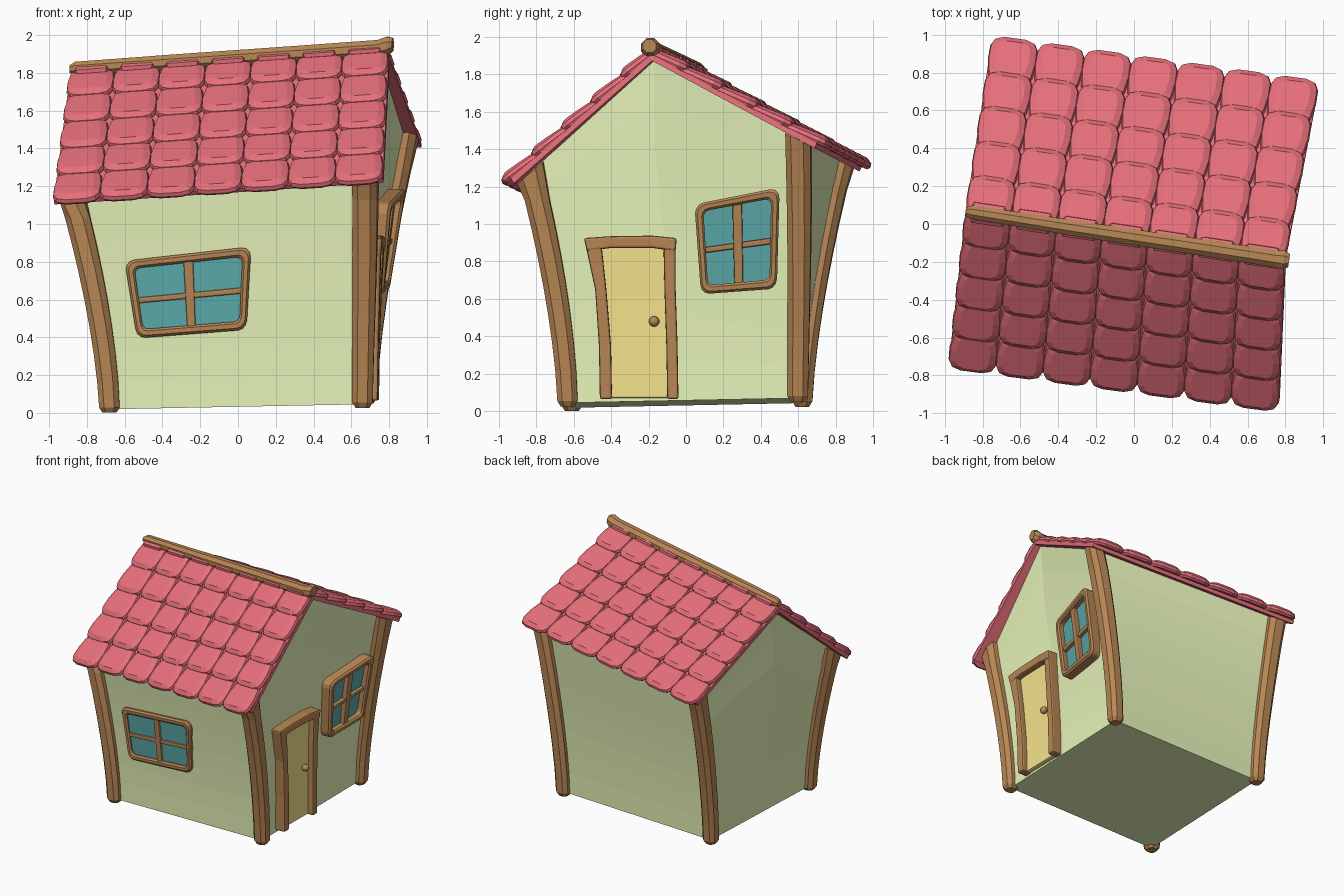
import bpy, bmesh, math
from mathutils import Vector

if "Cube" in bpy.data.objects:
    bpy.data.objects.remove(bpy.data.objects["Cube"])

def material(name, *rgb):
    m = bpy.data.materials.new(name)
    m.diffuse_color = (*rgb, 1)
    m.use_nodes = True
    m.node_tree.nodes["Principled BSDF"].inputs["Base Color"].default_value = m.diffuse_color
    return m

WALL = material("plaster", .82, .93, .50)
WOOD = material("wood", .48, .24, .09)
TILE = material("tile", .79, .16, .195)
GLASS = material("glass", .11, .41, .41)
DOOR = material("door_paint", .93, .78, .27)

def build(name, verts, faces, mat, bevel=0):
    bm = bmesh.new()
    vs = [bm.verts.new(v) for v in verts]
    for f in faces:
        bm.faces.new([vs[i] for i in f])
    bmesh.ops.recalc_face_normals(bm, faces=bm.faces)
    me = bpy.data.meshes.new(name)
    bm.to_mesh(me)
    bm.free()
    me.materials.append(mat)
    ob = bpy.data.objects.new(name, me)
    bpy.context.collection.objects.link(ob)
    if bevel:
        mod = ob.modifiers.new("Bevel", "BEVEL")
        mod.width, mod.segments, mod.limit_method = bevel, 2, 'ANGLE'
    return ob

def skin(rings, closed=False):
    """Verts and faces joining equal rings; end caps unless closed."""
    n, m = len(rings[0]), len(rings)
    verts = [v for r in rings for v in r]
    faces = [(i*n+j, i*n+(j+1) % n, (i+1) % m*n+(j+1) % n, (i+1) % m*n+j)
             for i in range(m if closed else m-1) for j in range(n)]
    if not closed:
        faces += [tuple(range(n)), tuple(range((m-1)*n, m*n))]
    return verts, faces

# Crooked-house warp: widen, twist, bend the gables left and tilt with height
HX, HY = .67, .615
def rise(w):
    return min(max(w, 0)/1.29, 1)
def twist(w):
    return math.radians(-1 - 7.5*rise(w)**1.5)
def warp(u, v, w):
    t = rise(w)
    bend = .045 * (t - 1.4*max(0, w - 1.29))
    u -= bend * max(0, 1 - abs(v + .05)/.56)
    s, c, d = 1 + .18*t**1.5, math.cos(twist(w)), math.sin(twist(w))
    x, y = s*(u*c - v*d), s*(u*d + v*c) - .006*(1 - t)
    return Vector((x, y, w + .045 + (.02+.05*w)*x + (.02+.07*w)*y))

# Walls with gables
plan = [(-HX, -HY, 1.29), (HX, -HY, 1.29), (HX, -.05, 1.78),
        (HX, HY, 1.27), (-HX, HY, 1.27), (-HX, -.05, 1.78)]
rows = 8
verts, faces = skin([[warp(u, v, h*k/rows) for u, v, h in plan] for k in range(rows+1)])
faces.pop()
t = rows*6
faces += [(t, t+1, t+2, t+5), (t+5, t+2, t+3, t+4)]
build("walls", verts, faces, WALL)

# Corner posts
OCT = [(1, .5), (.5, 1), (-.5, 1), (-1, .5), (-1, -.5), (-.5, -1), (.5, -1), (1, -.5)]
for sx, nx in ((-1, "left"), (1, "right")):
    for sy, ny in ((-1, "front"), (1, "back")):
        rings = []
        levels = [-.02, .01] + [.01 + 1.255*k/8 for k in range(1, 9)]
        for i, w in enumerate(levels):
            p = warp(sx*HX, sy*HY, w)
            r = .036 if i == 0 else .054 + .011*w
            c, d = math.cos(twist(w)), math.sin(twist(w))
            ring = []
            for a, b in OCT:
                dx, dy = r*(a*c - b*d), r*(a*d + b*c)
                dz = dy*(.85 if sy < 0 else -.5) if i == len(levels)-1 else 0
                ring.append(p + Vector((dx, dy, dz)))
            rings.append(ring)
        build(f"{ny}_{nx}_post", *skin(rings), WOOD)

# Roof slopes as bilinear patches
RIDGE = Vector((-.89, .07, 1.785)), Vector((.80, -.185, 1.905))
EAVES = {"front": (Vector((-.98, -.745, 1.09)), Vector((.765, -.975, 1.205))),
         "back": (Vector((-.75, .985, 1.28)), Vector((.98, .745, 1.405)))}
def roof(side, a, b, h):
    (r0, r1), (e0, e1) = RIDGE, EAVES[side]
    p = r0.lerp(r1, a).lerp(e0.lerp(e1, a), b)
    n = (r1 - r0).cross(e0.lerp(e1, a) - r0.lerp(r1, a)).normalized()
    return p + n * (h if n.z > 0 else -h)

SCALE = [(-.34, 0), (.34, 0), (.47, .2), (.52, .5), (.51, .8), (.43, .94), (.24, 1.0),
         (-.24, 1.0), (-.43, .94), (-.51, .8), (-.52, .5), (-.47, .2)]
for side in EAVES:
    rings = [[roof(side, k/7, b, h) for b, h in
              ((0, -.028), (.95, -.028), (.95, .0), (0, .0))] for k in range(8)]
    build(f"{side}_roof_board", *skin(rings), TILE)
    verts, faces = [], []
    for r in range(5):
        for c in range(7):
            rings = []
            for k, h in ((.92, -.02), (1, -.003), (.95, .017), (.7, .034)):
                rings.append([roof(side, (c + .5 + s*k)/7,
                                   (r - .3 + 1.3*(.55 + (l-.55)*k))/5, h + .022*l)
                              for s, l in SCALE])
            v, f = skin(rings)
            faces += [tuple(i + len(verts) for i in q) for q in f]
            verts += v
    build(f"{side}_roof_tiles", verts, faces, TILE)

# Ridge beam with a flared right end
beam = [(-.89, .068, 1.82, .022), (-.86, .064, 1.824, .038), (-.3, -.025, 1.86, .044),
        (.3, -.115, 1.90, .046), (.74, -.183, 1.93, .048), (.79, -.19, 1.942, .054),
        (.82, -.194, 1.95, .038)]
rings = [[Vector((x, y, z)) + r*Vector((.15*b, b, a)) for a, b in
          [(math.cos(i*math.pi/4+.39), math.sin(i*math.pi/4+.39)) for i in range(8)]]
         for x, y, z, r in beam]
build("ridge_beam", *skin(rings), WOOD)

# Points on a wall: (across, height) read from its view, pushed out by depth
def on_wall(wall, p, depth):
    u, w = p
    for _ in range(25):
        q = warp(u, -HY, w) if wall == "front" else warp(HX, u, w)
        u += p[0] - (q.x if wall == "front" else q.y)
        w += p[1] - q.z
    return q + (Vector((0, -depth, 0)) if wall == "front" else Vector((depth, 0, 0)))

def slab(name, wall, pairs, d0, d1, mat, bevel=.012):
    rings = [[on_wall(wall, a, d0), on_wall(wall, b, d0),
              on_wall(wall, b, d1), on_wall(wall, a, d1)] for a, b in pairs]
    return build(name, *skin(rings), mat, bevel)

def window(wall, tl, tr, br, bl, out):
    W, H = tr[0] - tl[0], tl[1] - bl[1]
    def at(s, t):
        return tuple((1-t)*((1-s)*bl[i] + s*br[i]) + t*((1-s)*tl[i] + s*tr[i]) for i in (0, 1))
    def outline(inset, depth):
        rad, pts = max(.05 - inset*.4, .02), []
        for k, (sx, sy) in enumerate(((1, 1), (0, 1), (0, 0), (1, 0))):
            for j in range(4):
                g = math.pi/2 * (k + j/3)
                x = (W-inset-rad if sx else inset+rad) + rad*math.cos(g)
                y = (H-inset-rad if sy else inset+rad) + rad*math.sin(g)
                pts.append(on_wall(wall, at(x/W, y/H), depth))
        return pts
    profile = [(0, -.02), (0, out-.014), (.012, out), (.034, out), (.045, out-.012), (.045, -.02)]
    build(f"{wall}_window_frame", *skin([outline(*p) for p in profile], True), WOOD)
    build(f"{wall}_window_glass", *skin([outline(.035, -.02), outline(.035, out*.35)]), GLASS)
    a, b = .026/W, .015/H
    slab(f"{wall}_window_upright", wall, [(at(.5-a, .07), at(.5+a, .07)),
         (at(.5-a, .93), at(.5+a, .93))], 0, out*.8, WOOD, .008)
    slab(f"{wall}_window_crossbar", wall, [(at(.05, .48-b), at(.05, .48+b)),
         (at(.95, .48-b), at(.95, .48+b))], 0, out*.7, WOOD, .008)

window("front", (-.60, .805), (.07, .88), (.045, .44), (-.535, .395), .035)
window("right", (.045, 1.105), (.50, 1.195), (.485, .655), (.08, .625), .075)

# Door, frame and knob
slab("door", "right", [((-.41, .07), (-.09, .07)), ((-.415, .35), (-.09, .35)),
     ((-.43, .62), (-.10, .62)), ((-.47, .89), (-.11, .89))], -.02, .035, DOOR, .01)
slab("door_left_jamb", "right", [((-.46, .065), (-.395, .065)), ((-.465, .35), (-.40, .35)),
     ((-.485, .65), (-.425, .65)), ((-.535, .88), (-.45, .88))], -.02, .078, WOOD)
slab("door_right_jamb", "right", [((-.10, .065), (-.04, .065)), ((-.105, .35), (-.045, .35)),
     ((-.115, .65), (-.055, .65)), ((-.12, .88), (-.055, .88))], -.02, .078, WOOD)
slab("door_lintel", "right", [((-.53, .855), (-.545, .925)), ((-.40, .872), (-.40, .935)),
     ((-.18, .872), (-.18, .938)), ((-.055, .855), (-.05, .925))], -.02, .082, WOOD)
bpy.ops.mesh.primitive_uv_sphere_add(segments=12, ring_count=8, radius=.028,
                                     location=on_wall("right", (-.17, .48), .055))
knob = bpy.context.object
knob.name = "door_knob"
knob.data.materials.append(WOOD)
bpy.ops.object.shade_smooth()
